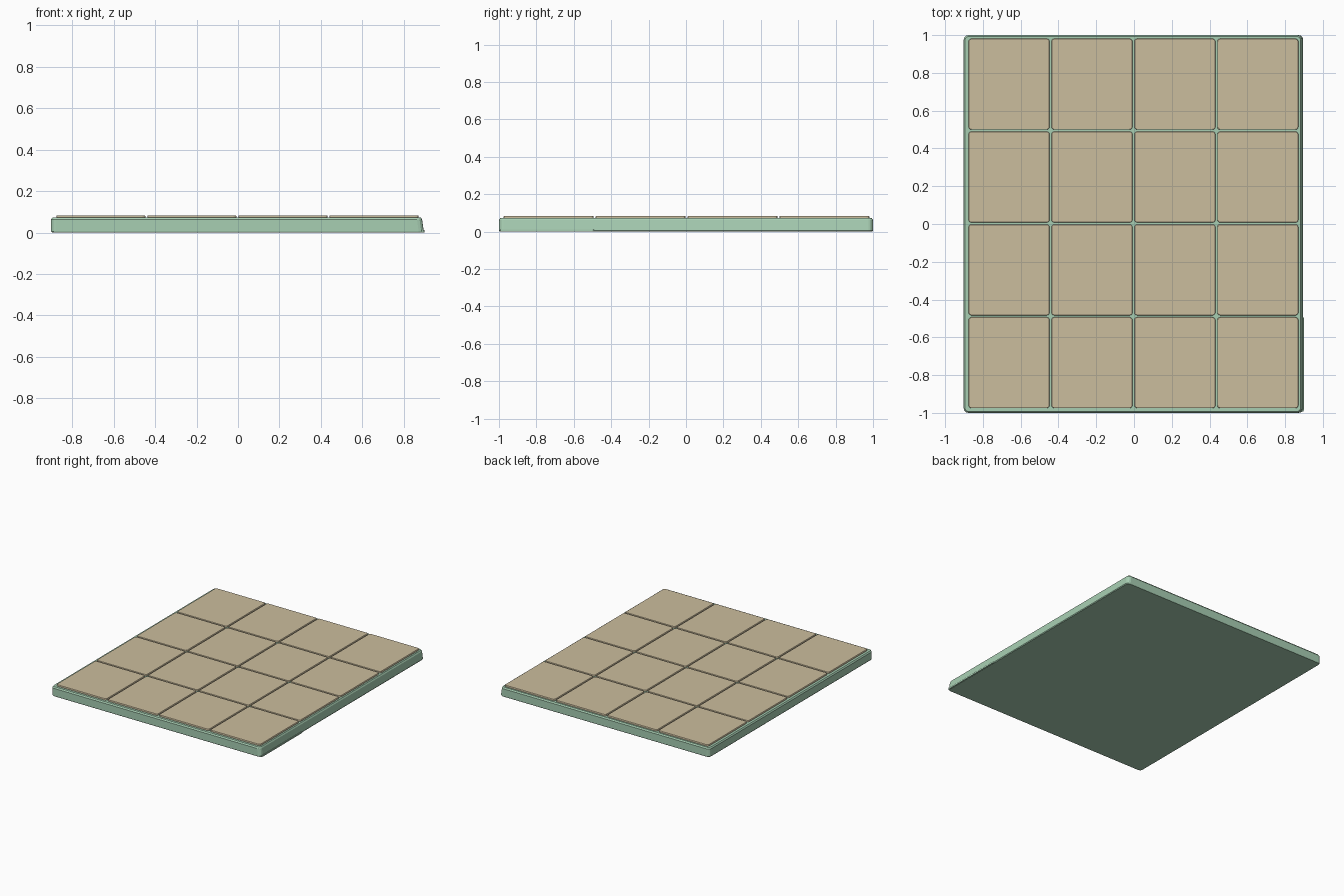
import bpy, bmesh, math

if "Cube" in bpy.data.objects:
    bpy.data.objects.remove(bpy.data.objects["Cube"])

def material(name, rgb):
    m = bpy.data.materials.new(name)
    m.diffuse_color = (*rgb, 1)
    m.use_nodes = True
    m.node_tree.nodes["Principled BSDF"].inputs["Base Color"].default_value = m.diffuse_color
    return m

green = material("pale green", (0.39, 0.62, 0.45))
beige = material("sand beige", (0.60, 0.51, 0.34))

def outline(x0, x1, y0, y1, r, n):
    """Rounded rectangle, counter-clockwise."""
    pts = []
    for i, (cx, cy) in enumerate(((x1-r, y1-r), (x0+r, y1-r), (x0+r, y0+r), (x1-r, y0+r))):
        for k in range(n + 1):
            a = math.pi / 2 * (i + k / n)
            pts.append((cx + r * math.cos(a), cy + r * math.sin(a)))
    return pts

def loft(name, rings, mat):
    """Closed solid through stacked outlines [(points, z), ...]."""
    bm = bmesh.new()
    loops = [[bm.verts.new((x, y, z)) for x, y in pts] for pts, z in rings]
    bm.faces.new(loops[0][::-1])
    bm.faces.new(loops[-1])
    for a, b in zip(loops, loops[1:]):
        for i in range(len(a)):
            j = (i + 1) % len(a)
            bm.faces.new((a[i], a[j], b[j], b[i]))
    me = bpy.data.meshes.new(name)
    bm.to_mesh(me)
    bm.free()
    me.materials.append(mat)
    ob = bpy.data.objects.new(name, me)
    bpy.context.collection.objects.link(ob)

# Base slab: rounded corners, softened rims, right side leaning inward
loft("base_slab", [
    (outline(-0.897, 0.892, -0.997, 0.997, 0.022, 3), 0.0),
    (outline(-0.902, 0.896, -1.0, 1.0, 0.025, 3), 0.006),
    (outline(-0.902, 0.888, -1.0, 1.0, 0.025, 3), 0.062),
    (outline(-0.895, 0.882, -0.993, 0.993, 0.02, 3), 0.072),
], green)

# Small lip along the lower right edge
loft("edge_lip", [(outline(0.86, 0.9, -0.995, -0.49, 0.012, 2), z) for z in (0.001, 0.012)], green)

# 4 x 4 grid of thin tiles
px, py, gap = 0.439, 0.4915, 0.010
for row in range(4):
    for col in range(4):
        x0 = -0.881 + col * px + gap / 2
        y0 = -0.980 + row * py + gap / 2
        x1, y1 = x0 + px - gap, y0 + py - gap
        loft(f"tile_{row}_{col}", [
            (outline(x0, x1, y0, y1, 0.015, 3), 0.068),
            (outline(x0, x1, y0, y1, 0.015, 3), 0.080),
            (outline(x0+.002, x1-.002, y0+.002, y1-.002, 0.013, 3), 0.083),
        ], beige)
